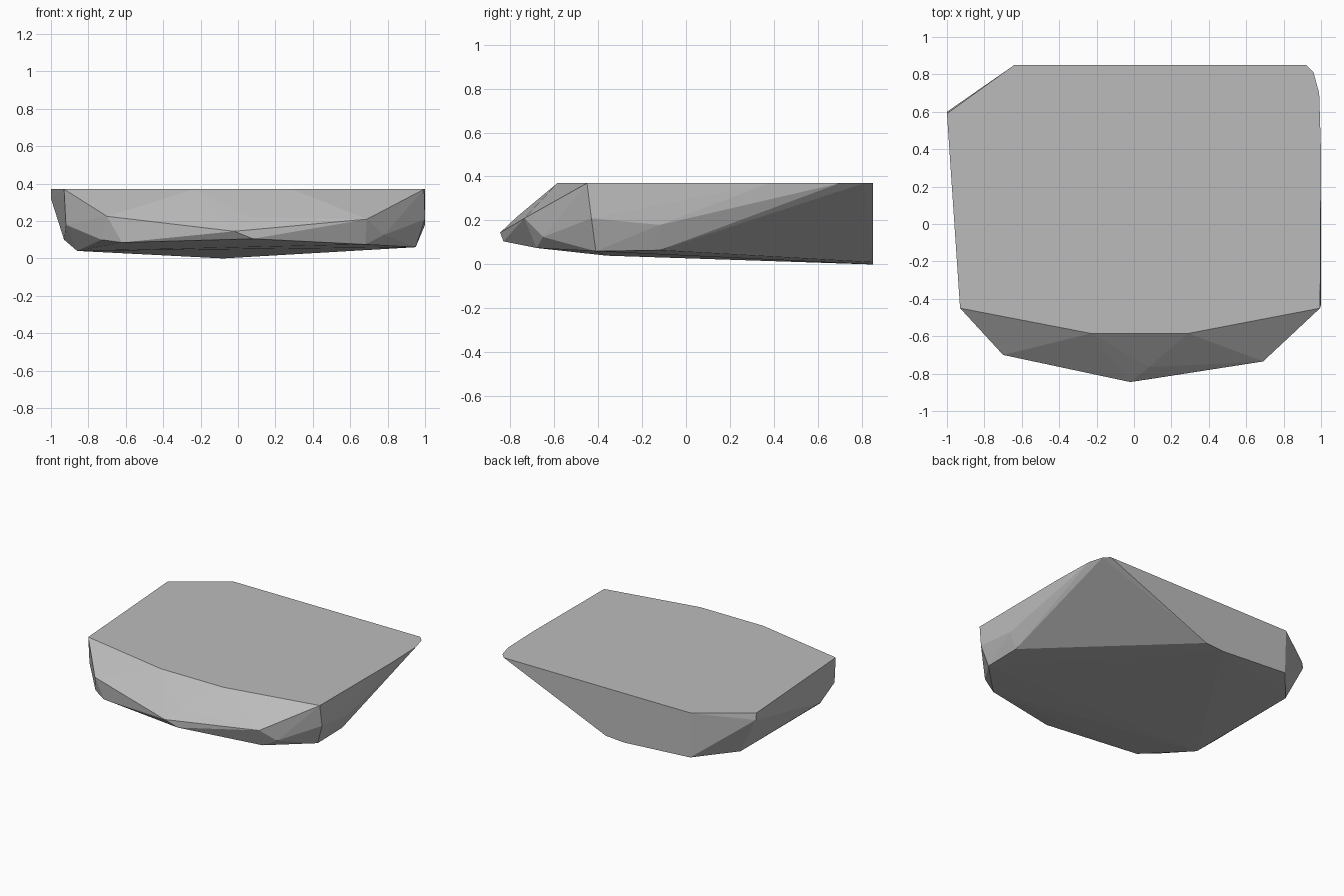
import bpy, bmesh

TOP_Z = 0.37

# flat upper outline of the slab (x, y)
top_outline = [(-0.64, 0.85), (0.92, 0.85), (0.96, 0.81), (0.99, 0.70), (1.0, 0.38),
               (0.995, -0.45), (0.29, -0.585), (-0.23, -0.585), (-0.93, -0.45), (-1.0, 0.59)]

# chipped corners around the sides (x, y, z)
side_chips = [(-1.0, 0.60, 0.32), (-0.92, -0.45, 0.18), (-0.93, -0.27, 0.10),
              (-0.70, -0.70, 0.225), (-0.02, -0.845, 0.145), (0.08, -0.765, 0.22),
              (0.69, -0.735, 0.21), (0.78, -0.65, 0.125),
              (1.0, -0.43, 0.21), (1.0, -0.12, 0.18)]

# shallow underside, deepest at the back (x, y, z)
underside = [(-0.73, -0.65, 0.10), (-0.62, -0.71, 0.085), (0.08, -0.83, 0.105),
             (0.68, -0.68, 0.075), (0.95, -0.41, 0.06), (0.95, -0.12, 0.065),
             (-0.86, -0.36, 0.04), (-0.86, 0.58, 0.04), (-0.63, 0.85, 0.035),
             (-0.08, 0.85, 0.0), (0.07, 0.85, 0.01)]

# rock slab: faceted convex hull
bm = bmesh.new()
for p in [(x, y, TOP_Z) for x, y in top_outline] + side_chips + underside:
    bm.verts.new(p)
hull = bmesh.ops.convex_hull(bm, input=bm.verts[:])
loose = [v for v in bm.verts if not v.link_faces]
bmesh.ops.delete(bm, geom=loose, context='VERTS')
bmesh.ops.dissolve_limit(bm, angle_limit=0.01, verts=bm.verts[:], edges=bm.edges[:])
bmesh.ops.recalc_face_normals(bm, faces=bm.faces[:])

mesh = bpy.data.meshes.new("rock_slab")
bm.to_mesh(mesh)
bm.free()
slab = bpy.data.objects.new("rock_slab", mesh)
bpy.context.collection.objects.link(slab)

stone = bpy.data.materials.new("grey_stone")
stone.diffuse_color = (0.5, 0.5, 0.5, 1)
mesh.materials.append(stone)
